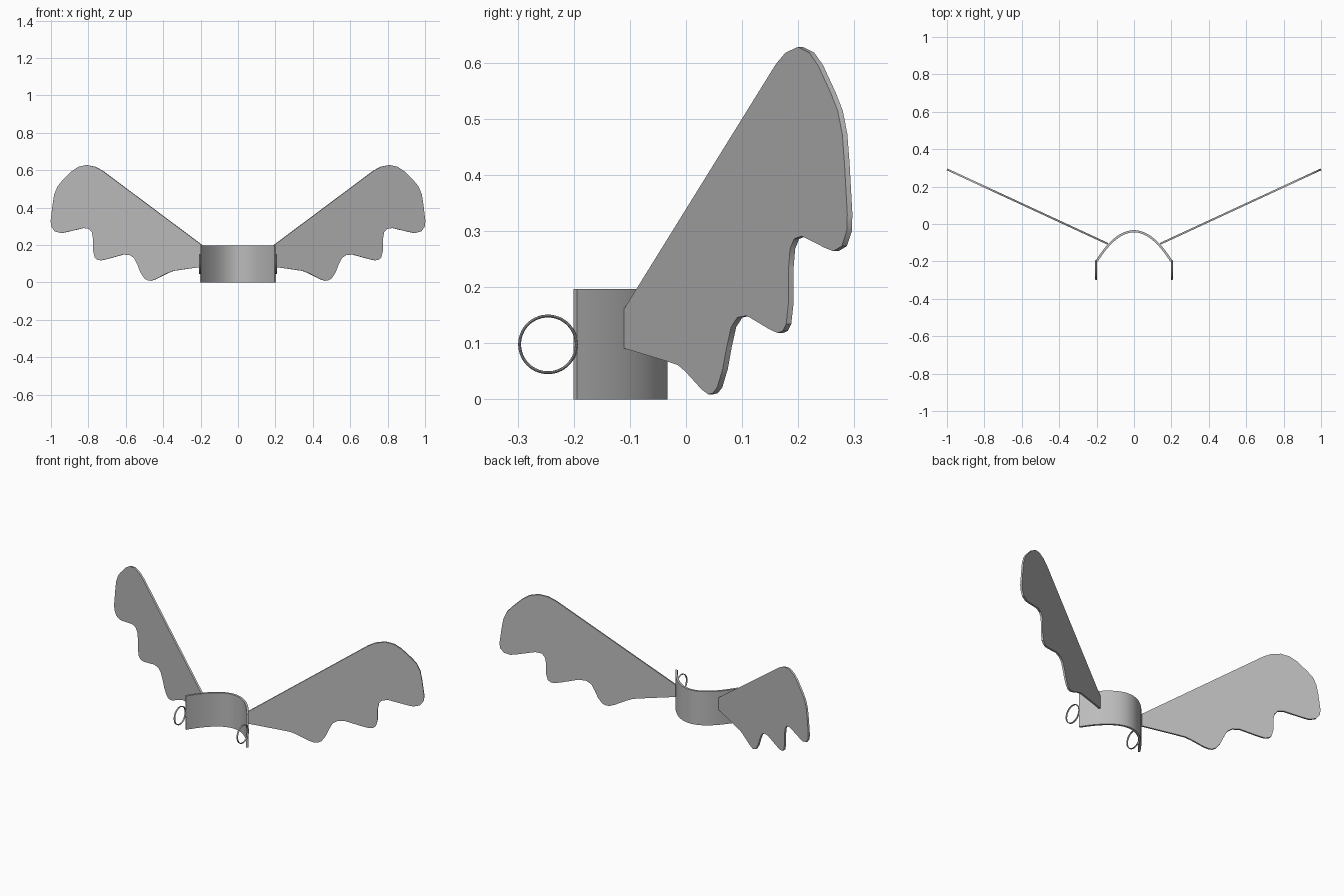
import bpy, bmesh, math
from mathutils import Vector

default_cube = bpy.data.objects.get("Cube")
if default_cube:
    bpy.data.objects.remove(default_cube, do_unlink=True)

grey = bpy.data.materials.new("plain grey")
grey.use_nodes = True
colour = (0.5, 0.5, 0.5, 1)
grey.diffuse_color = colour
grey.node_tree.nodes["Principled BSDF"].inputs["Base Color"].default_value = colour


def finish(obj, name):
    """Name the part, colour it and smooth its curved edges."""
    obj.name = name
    obj.data.materials.clear()
    obj.data.materials.append(grey)
    bpy.ops.object.select_all(action='DESELECT')
    obj.select_set(True)
    bpy.context.view_layer.objects.active = obj
    bpy.ops.object.shade_smooth_by_angle(angle=math.radians(35))


def slab(name, outline, thickness):
    """Extrude a flat outline of 3D points by the thickness vector."""
    bm = bmesh.new()
    face = bm.faces.new([bm.verts.new(p) for p in outline])
    new = bmesh.ops.extrude_face_region(bm, geom=[face], use_keep_orig=True)["geom"]
    moved = [g for g in new if isinstance(g, bmesh.types.BMVert)]
    bmesh.ops.translate(bm, verts=moved, vec=thickness)
    bmesh.ops.recalc_face_normals(bm, faces=bm.faces)
    mesh = bpy.data.meshes.new(name)
    bm.to_mesh(mesh)
    bm.free()
    obj = bpy.data.objects.new(name, mesh)
    bpy.context.collection.objects.link(obj)
    finish(obj, name)


# Curved band: a parabola and its inward offset, extruded upwards
BAND_HEIGHT, BAND_WIDTH, BAND_WALL, BEND, STEPS = 0.197, 0.204, 0.012, 3.88, 40
outer, inner = [], []
for i in range(STEPS + 1):
    x = BAND_WIDTH * (2 * i / STEPS - 1)
    point = Vector((x, -0.033 - BEND * x * x, 0))
    normal = Vector((2 * BEND * x, 1, 0)).normalized()
    outer.append(point)
    inner.append(point - normal * BAND_WALL)
slab("band", outer + inner[::-1], Vector((0, 0, BAND_HEIGHT)))

# Wing outline as (depth, height), clockwise from the root
wing_outline = [
    (-.106, .161), (.165, .598), (.182, .618), (.204, .628), (.224, .618),
    (.24, .595), (.263, .545), (.275, .514), (.283, .473), (.287, .42),
    (.292, .33), (.291, .3), (.282, .273), (.267, .264), (.252, .27),
    (.211, .291), (.197, .286), (.19, .268), (.187, .232), (.187, .17),
    (.183, .134), (.177, .122), (.168, .118), (.153, .125),
    (.113, .149), (.096, .146), (.085, .129), (.077, .093), (.07, .054),
    (.06, .021), (.052, .011), (.044, .009), (.032, .018), (.003, .05),
    (-.01, .061), (-.03, .068), (-.106, .091)]
SPREAD, WING_WALL = 2.16, 0.01

for side, s in (("left", 1), ("right", -1)):
    # Wing swept outwards and backwards
    across = Vector((s, -SPREAD, 0)).normalized() * WING_WALL
    points = [Vector((s * (0.14 + SPREAD * (y + 0.106)), y, z)) - across / 2
              for y, z in wing_outline]
    slab(side + "_wing", points, across)

    # Thin upright ring at the band's end
    bpy.ops.mesh.primitive_torus_add(
        major_segments=64, minor_segments=8, major_radius=0.0505, minor_radius=0.0026,
        location=(s * 0.203, -0.246, 0.098), rotation=(0, math.pi / 2, 0))
    ring = bpy.context.object
    ring.scale.z = 2
    finish(ring, side + "_ring")
